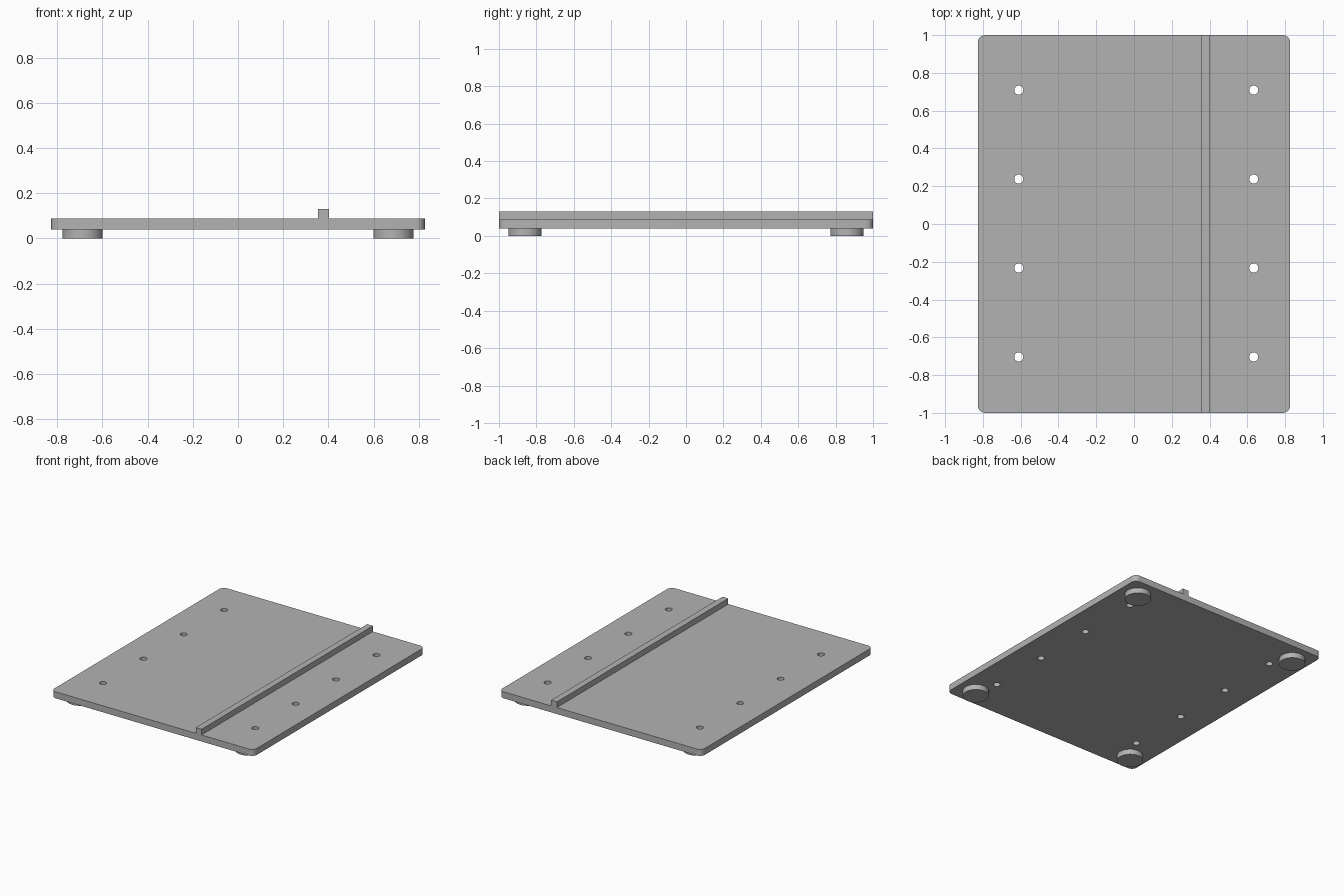
import bpy
import bmesh
import math

if "Cube" in bpy.data.objects:
    bpy.data.objects.remove(bpy.data.objects["Cube"], do_unlink=True)

HALF_X, HALF_Y = 0.827, 1.0
PLATE_BOTTOM, PLATE_TOP, RIDGE_TOP = 0.04, 0.088, 0.13

grey = bpy.data.materials.new("plain grey")
grey.use_nodes = True
colour = (0.45, 0.45, 0.45, 1)
grey.diffuse_color = colour
grey.node_tree.nodes["Principled BSDF"].inputs["Base Color"].default_value = colour


def make_box(name, x0, x1, y0, y1, z0, z1, corner=0):
    """Box with optional rounded vertical corners."""
    bm = bmesh.new()
    bmesh.ops.create_cube(bm, size=1)
    for v in bm.verts:
        v.co = (x1 if v.co.x > 0 else x0, y1 if v.co.y > 0 else y0, z1 if v.co.z > 0 else z0)
    if corner:
        upright = [e for e in bm.edges if abs(e.verts[0].co.z - e.verts[1].co.z) > 0.001]
        bmesh.ops.bevel(bm, geom=upright, offset=corner, segments=8, profile=0.5, affect='EDGES')
    mesh = bpy.data.meshes.new(name)
    bm.to_mesh(mesh)
    bm.free()
    mesh.materials.append(grey)
    obj = bpy.data.objects.new(name, mesh)
    bpy.context.collection.objects.link(obj)
    return obj


def make_cylinder(name, x, y, z0, z1, radius, sides):
    bpy.ops.mesh.primitive_cylinder_add(vertices=sides, radius=radius, depth=z1 - z0,
                                        location=(x, y, (z0 + z1) / 2))
    obj = bpy.context.object
    obj.name = name
    obj.data.materials.append(grey)
    return obj


def smooth(obj):
    bpy.ops.object.select_all(action='DESELECT')
    obj.select_set(True)
    bpy.context.view_layer.objects.active = obj
    bpy.ops.object.shade_smooth_by_angle(angle=math.radians(30))


# Base plate with rounded corners
plate = make_box("base_plate", -HALF_X, HALF_X, -HALF_Y, HALF_Y, PLATE_BOTTOM, PLATE_TOP, 0.04)

# Two rows of screw holes, drilled through the plate
cutters = []
for x in (-0.61, 0.634):
    for row in range(4):
        y = -0.704 + row * 0.471
        cutters.append(make_cylinder("hole_cutter", x, y, 0, 0.12, 0.024, 32))
bpy.ops.object.select_all(action='DESELECT')
for c in cutters:
    c.select_set(True)
bpy.context.view_layer.objects.active = cutters[0]
bpy.ops.object.join()
cutter = bpy.context.object
drill = plate.modifiers.new("screw_holes", 'BOOLEAN')
drill.operation = 'DIFFERENCE'
drill.solver = 'EXACT'
drill.object = cutter
bpy.context.view_layer.objects.active = plate
bpy.ops.object.modifier_apply(modifier=drill.name)
bpy.data.objects.remove(cutter, do_unlink=True)
smooth(plate)

# Guide ridge running front to back
make_box("guide_ridge", 0.355, 0.402, -HALF_Y, HALF_Y, PLATE_TOP, RIDGE_TOP)

# Round feet at the corners
for side, sx in (("right", -1), ("left", 1)):
    for end, sy in (("front", -1), ("back", 1)):
        smooth(make_cylinder(f"{end}_{side}_foot", sx * 0.688, sy * 0.861,
                             0, PLATE_BOTTOM, 0.089, 64))
